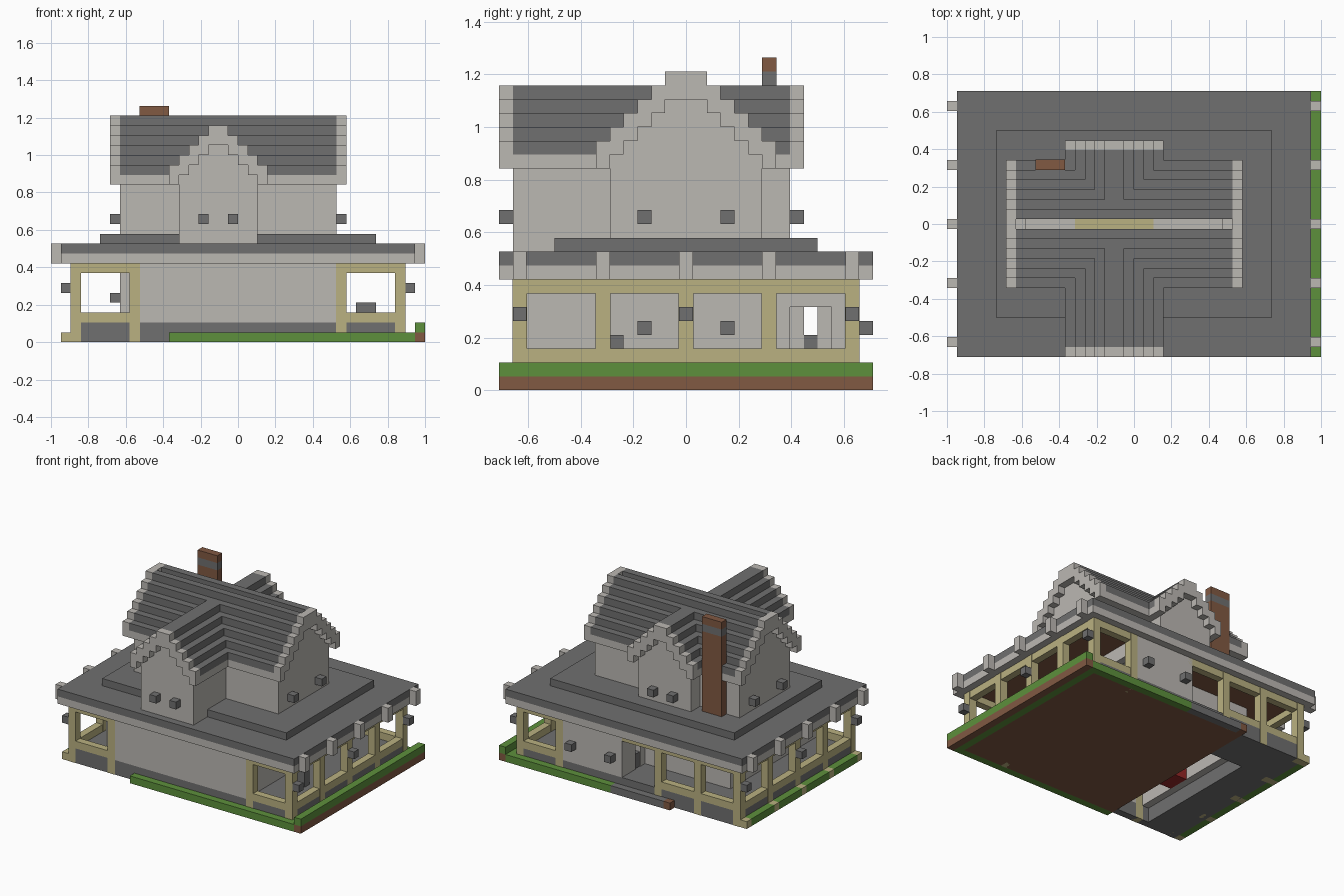
import bpy
import bmesh

cube = bpy.data.objects.get("Cube")
if cube:
    bpy.data.objects.remove(cube)

U = 2 / 38  # edge of one building block


def material(name, r, g, b):
    m = bpy.data.materials.new(name)
    m.use_nodes = True
    m.diffuse_color = (r, g, b, 1)
    bsdf = next(n for n in m.node_tree.nodes if n.type == 'BSDF_PRINCIPLED')
    bsdf.inputs["Base Color"].default_value = (r, g, b, 1)
    return m


stone = material("pale stone", .50, .48, .45)
slate = material("dark slate", .16, .16, .16)
timber = material("tan timber", .49, .44, .22)
grass = material("grass green", .11, .28, .045)
earth = material("earth brown", .22, .10, .055)
red = material("red cloth", .30, .02, .02)


def build(name, mat, boxes):
    """Make one object from boxes given as x, y, z ranges in blocks."""
    bm = bmesh.new()
    for x0, x1, y0, y1, z0, z1 in boxes:
        new = bmesh.ops.create_cube(bm, size=1)["verts"]
        for v in new:
            v.co.x = U * (x1 if v.co.x > 0 else x0)
            v.co.y = U * (y1 if v.co.y > 0 else y0)
            v.co.z = U * (z1 if v.co.z > 0 else z0)
    mesh = bpy.data.meshes.new(name)
    bm.to_mesh(mesh)
    bm.free()
    mesh.materials.append(mat)
    ob = bpy.data.objects.new(name, mesh)
    bpy.context.collection.objects.link(ob)
    return ob


H = 12.5      # half depth of the ground floor
F = 13.5      # half depth including the overhang
ROWS = (-12, -6, 0, 6, 12)   # side post positions
LEFT, RIGHT = -12, 10        # outer faces of the house walls

# Ground
build("earth_slab", earth, [(-7, 17, -H, H, 0, 1), (18, 19, -F, F, 0, 1),
                            (-7, -6, H, F, 0, 1)])
build("grass", grass, [(-7, 18, -F, -H, 0, 1), (2, 18, H, F, 0, 1),
                       (17, 18, -H, H, 0, 1), (18, 19, -F, F, 1, 2)]
      + [(-18, -17, y + .5, y + 5.5, 0, 1) for y in ROWS[:-1]])
build("side_steps", timber, [(-18, -17, y - .5, y + .5, 0, 1) for y in ROWS])
build("back_path", slate, [(-6, 2, H, F, 0, 1)])
build("foundation", slate, [(-17, LEFT, -H, H, 0, 2), (LEFT, -7, -H, -11.5, 0, 2),
                            (LEFT, -7, 6.5, H, 0, 2), (-7, 17, -H, H, 1, 2)])

# Ground floor walls, with a side doorway and a recessed back porch
build("lower_walls", stone, [
    (-10, RIGHT, -H, -11.5, 2, 8), (LEFT, -11, -11.5, 7.5, 2, 8),
    (9, RIGHT, -H, 7.5, 2, 8), (9, RIGHT, 10.5, H, 2, 8), (9, RIGHT, 7.5, 10.5, 6, 8),
    (2, RIGHT, 11.5, H, 2, 8), (-11, 2, 6.5, 7.5, 2, 8),
    (1, 2, 7.5, 8.5, 2, 8), (1, 2, 9.5, H, 2, 8), (1, 2, 8.5, 9.5, 6, 8)])
build("door_sill", slate, [(1.1, 1.9, 8.5, 9.5, 2, 4)])

# Timber porch frames
P = .54  # half width of a post, slightly proud of the rails
posts = [(s * 16.5 - P, s * 16.5 + P, y - P, y + P, 0 if s < 0 else 1, 8)
         for s in (-1, 1) for y in ROWS]
posts += [(x - P, x + P, y - P, y + P, 0, 8)
          for x, y in ((-10.5, -12), (10.5, -12), (-10.5, 12), (10.5, 12), (-4.5, 12))]
build("porch_posts", timber, posts)
rails = []
for z in (2, 7):
    for s in (-17, 16):
        rails.append((s, s + 1, -H, H, z, z + 1))
    for x0, x1 in ((-17, -10), (10, 17)):
        rails.append((x0, x1, -H, -11.5, z, z + 1))
    rails.append((10, 17, 11.5, H, z, z + 1))
    rails.append((-17, -4 if z == 2 else 2, 11.5, H, z, z + 1))
build("porch_rails", timber, rails)
build("porch_ceiling", earth, [(10, 16, -11.5, 11.5, 7.9, 8),
                               (-16, LEFT, -11.5, 11.5, 7.9, 8),
                               (LEFT, 1, 7.5, 11.5, 7.9, 8)])

# Furniture
build("bench", slate, [(12, 14, -5.5, -4.5, 2, 4)])
build("armchair", red, [(-11, -9, -6, -3, 2, 3), (-11, -10, -6, -3, 3, 5),
                        (-11, -9, -6, -5.5, 3, 4), (-11, -9, -3.5, -3, 3, 4)])

# Wide flat roof over the ground floor
build("eave_band", stone, [(-18, 18, -F, F, 8, 9)])
build("flat_roof", slate, [(-18, 18, -F, F, 9, 10), (-14, 14, -9.5, 9.5, 10, 11)])
build("roof_brackets", stone, [(x, x + 1, y - .5, y + .5, 8, 10)
                               for x in (-19, 18) for y in ROWS])
build("upper_floor", stone, [(-11, 9, -4.5, 4.5, 11, 11.1)])
build("upper_floor_inlay", timber, [(-6, 2, -4.4, 4.4, 11.1, 11.2)])

# Upper walls: long sides, wing sides, stepped gables
upper = [(LEFT, RIGHT, y, y + 1, 10, 17) for y in (-5.5, 4.5)]
for x in (-6, 1):
    upper += [(x, x + 1, -H, -5.5, 10, 17), (x, x + 1, 5.5, 7.5, 10, 17)]
for x in (LEFT, 9):
    upper += [(x, x + 1, k - .5, k + .5, 10, 22 - abs(k)) for k in range(-5, 6)]
for y in (-H, 6.5):
    upper += [(-2 - m - 1, -2 + m + 1, y, y + 1, 10, 20 - m) for m in range(4)]
build("upper_walls", stone, upper)

# Stepped main roof, open by one block along the ridge
under, tiles, verge = [], [], []
for k in range(1, 7):
    for s in (-1, 1):
        y0, y1 = sorted((s * (k - .5), s * (k + .5)))
        under.append((LEFT, RIGHT, y0, y1, 22 - k, 23 - k))
        tiles.append((LEFT, RIGHT, y0, y1, 23 - k, 24 - k))
        for x in (LEFT - 1, RIGHT):
            verge.append((x, x + 1, y0, y1, 22 - k, 24 - k))
for x in (LEFT - 1, RIGHT):
    verge.append((x, x + 1, -.5, .5, 21, 23))

# Stepped wing roofs, running into the main roof
for m in range(5):
    for x in (-3 - m, -2 + m):
        for y0, y1 in ((-H, -2.5 - m), (2.5 + m, 7.5)):
            if y1 > y0:
                under.append((x, x + 1, y0, y1, 20 - m, 21 - m))
                tiles.append((x, x + 1, y0, y1, 21 - m, 22 - m))
        for y in (-F, 7.5):
            verge.append((x, x + 1, y, y + 1, 20 - m, 22 - m))
build("roof_underlayer", stone, under)
build("roof_tiles", slate, tiles)
build("gable_verges", stone, verge)

# Chimney
build("chimney", earth, [(-10, -7, 5.5, 6.53, 10, 22), (-10, -7, 5.5, 6.53, 23, 24)])
build("chimney_band", slate, [(-10, -7, 5.5, 6.53, 22, 23)])

# Lanterns on walls and posts
spots = [(x, y - .5, z) for x, z in ((-13, 12), (10, 12), (-13, 4), (10, 4)) for y in (-3, 3)]
spots += [(x, y, 12) for x in (-4, -1) for y in (-F, 7.5)]
spots += [(x, y - .5, 5) for x in (-18, 17) for y in (-12, 0, 12)]
spots += [(x, H, 4) for x in (2, 8)]
build("lanterns", slate, [(x, x + 1, y, y + 1, z, z + 1) for x, y, z in spots])
